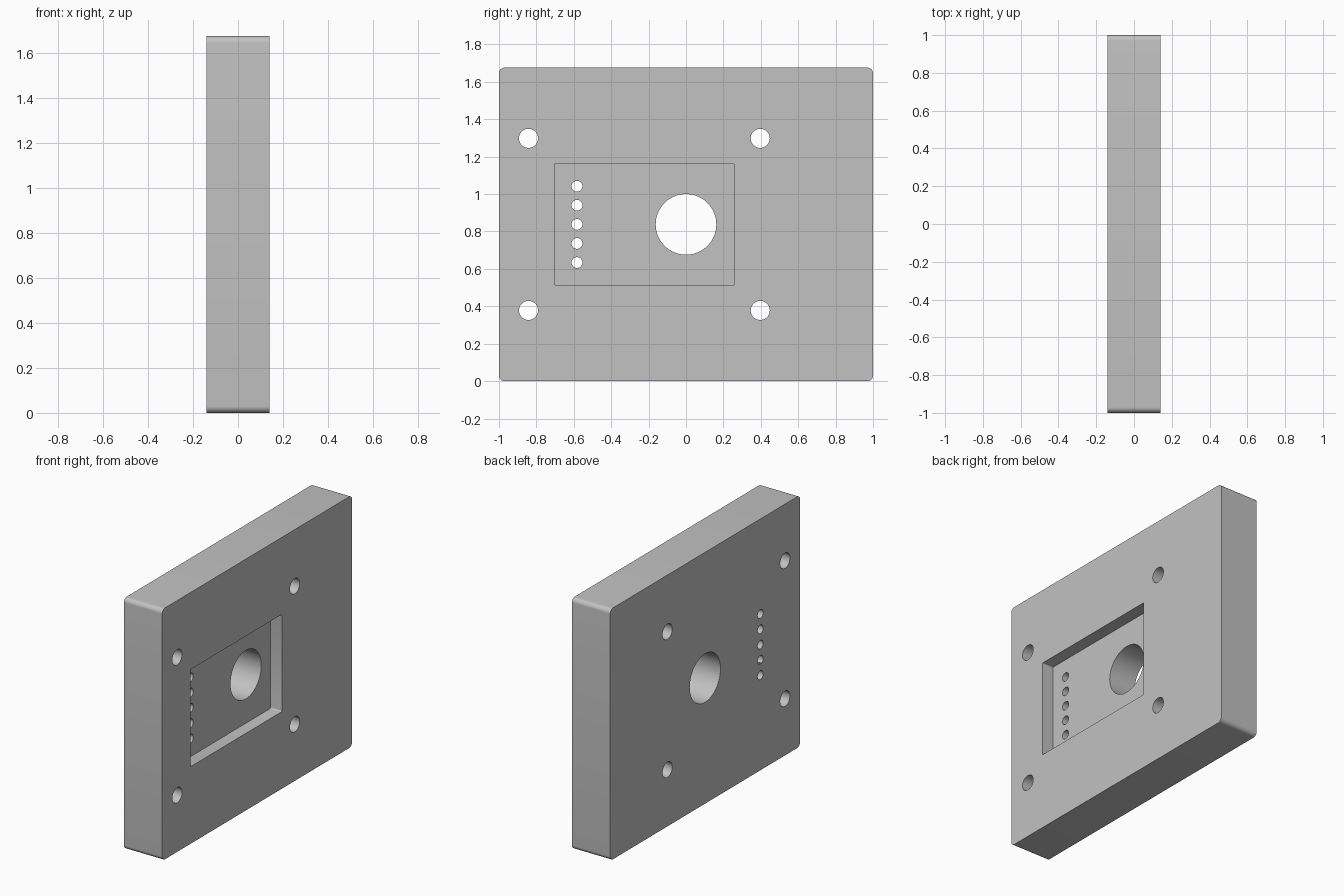
import bpy
import bmesh
from math import cos, sin, pi, radians

if "Cube" in bpy.data.objects:
    bpy.data.objects.remove(bpy.data.objects["Cube"], do_unlink=True)

HALF_T, HEIGHT = 0.141, 1.676
MID_Z = HEIGHT / 2

grey = bpy.data.materials.new("plain grey")
grey.use_nodes = True
grey.diffuse_color = (0.54, 0.54, 0.54, 1)
grey.node_tree.nodes["Principled BSDF"].inputs["Base Color"].default_value = (0.54, 0.54, 0.54, 1)


def rounded_rect(y0, y1, z0, z1, r, steps=8):
    """Outline in the y-z plane, corner by corner."""
    centres = [(y1 - r, z1 - r), (y0 + r, z1 - r), (y0 + r, z0 + r), (y1 - r, z0 + r)]
    return [(cy + r * cos((q + i / steps) * pi / 2), cz + r * sin((q + i / steps) * pi / 2))
            for q, (cy, cz) in enumerate(centres) for i in range(steps + 1)]


def circle(y, z, r, sides):
    return [(y + r * cos(2 * pi * i / sides), z + r * sin(2 * pi * i / sides)) for i in range(sides)]


def prism(name, outline, x0, x1):
    """Extrude a y-z outline along x."""
    bm = bmesh.new()
    face = bm.faces.new([bm.verts.new((x0, y, z)) for y, z in outline])
    new = bmesh.ops.extrude_face_region(bm, geom=[face])["geom"]
    bmesh.ops.translate(bm, vec=(x1 - x0, 0, 0),
                        verts=[v for v in new if isinstance(v, bmesh.types.BMVert)])
    bmesh.ops.recalc_face_normals(bm, faces=bm.faces)
    mesh = bpy.data.meshes.new(name)
    bm.to_mesh(mesh)
    bm.free()
    mesh.materials.append(grey)
    obj = bpy.data.objects.new(name, mesh)
    bpy.context.collection.objects.link(obj)
    return obj


# Plate with rounded corners
plate = prism("mounting_plate", rounded_rect(-1, 1, 0, HEIGHT, 0.03), -HALF_T, HALF_T)

# Shallow pocket in the +x face
cutters = [prism("pocket_cutter",
                 rounded_rect(-0.704, 0.26, MID_Z - 0.324, MID_Z + 0.324, 0.008, 4),
                 HALF_T - 0.083, HALF_T + 0.1)]

# Through holes: large bore, four screw holes, row of five pin holes
holes = [("bore", 0, MID_Z, 0.162, 64)]
holes += [("screw_hole", y, MID_Z + dz, 0.051, 40) for y in (-0.842, 0.397) for dz in (-0.46, 0.46)]
holes += [("pin_hole", -0.583, MID_Z + 0.102 * i, 0.029, 32) for i in range(-2, 3)]
cutters += [prism(n + "_cutter", circle(y, z, r, s), -0.3, 0.3) for n, y, z, r, s in holes]

# Cut, then remove the cutters
bpy.ops.object.select_all(action="DESELECT")
bpy.context.view_layer.objects.active = plate
plate.select_set(True)
for cutter in cutters:
    cutter.hide_render = True
    mod = plate.modifiers.new(cutter.name, "BOOLEAN")
    mod.operation = "DIFFERENCE"
    mod.solver = "EXACT"
    mod.object = cutter
    bpy.ops.object.modifier_apply(modifier=mod.name)
    bpy.data.objects.remove(cutter, do_unlink=True)

bpy.ops.object.shade_smooth_by_angle(angle=radians(30))
